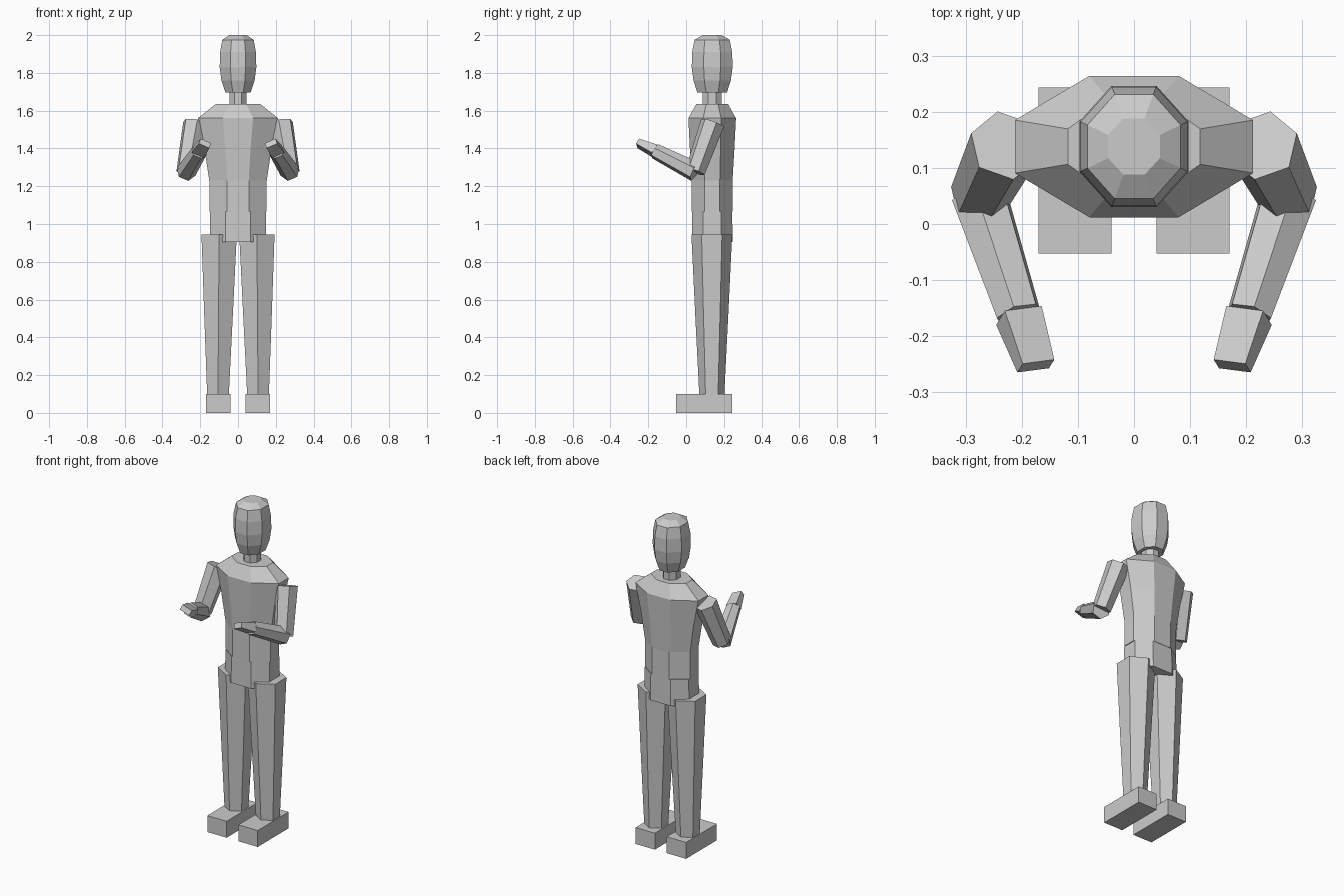
import bpy, bmesh
from math import cos, sin, pi
from mathutils import Vector

if "Cube" in bpy.data.objects:
    bpy.data.objects.remove(bpy.data.objects["Cube"])

Y = 0.138  # depth of the body's centre line


def poly(n, phase=0.0, scale=1.0):
    """Regular polygon cross-section."""
    return [(scale * cos(phase + 2 * pi * i / n), scale * sin(phase + 2 * pi * i / n)) for i in range(n)]


def chamfered(k):
    """Eight-sided cross-section with flats of half-length k."""
    return [(1, -k), (1, k), (k, 1), (-k, 1), (-1, k), (-1, -k), (-k, -1), (k, -1)]


def loft(name, shape, rings, hint=(1, 0, 0), mirror=False):
    """Skin a cross-section through rings of (centre, half-width, half-depth)."""
    d = (Vector(rings[-1][0]) - Vector(rings[0][0])).normalized()
    u = Vector(hint)
    u = (u - d * u.dot(d)).normalized()
    v = d.cross(u)
    bm = bmesh.new()
    loops = [[bm.verts.new(Vector(c) + u * (a * p) + v * (b * q)) for p, q in shape]
             for c, a, b in rings]
    n = len(shape)
    for lo, hi in zip(loops, loops[1:]):
        for i in range(n):
            j = (i + 1) % n
            bm.faces.new((lo[i], lo[j], hi[j], hi[i]))
    bm.faces.new(loops[0][::-1])
    bm.faces.new(loops[-1])
    bmesh.ops.recalc_face_normals(bm, faces=bm.faces)
    mesh = bpy.data.meshes.new(name)
    bm.to_mesh(mesh)
    bm.free()
    ob = bpy.data.objects.new(name, mesh)
    bpy.context.collection.objects.link(ob)
    if mirror:
        ob.modifiers.new("Mirror", 'MIRROR').use_mirror_merge = False
    return ob


def upright(name, shape, profile):
    """Body part stacked on the centre line from (z, half-width, half-depth)."""
    return loft(name, shape, [((0, Y, z), a, b) for z, a, b in profile])


# head and neck
octagon = chamfered(0.414)
upright("head", octagon, [(1.695, 0.066, 0.078), (1.76, 0.088, 0.099), (1.83, 0.097, 0.108),
                          (1.91, 0.095, 0.106), (1.975, 0.083, 0.093), (2.0, 0.046, 0.05)])
upright("neck", octagon, [(1.62, 0.045, 0.05), (1.71, 0.045, 0.05)])

# torso and hips
upright("torso", chamfered(0.375), [(1.065, 0.152, 0.108), (1.23, 0.152, 0.108), (1.4, 0.178, 0.118),
                                    (1.56, 0.212, 0.126), (1.635, 0.118, 0.084)])
upright("hips", chamfered(0.45), [(0.905, 0.15, 0.108), (1.065, 0.148, 0.106)])

# legs: six-sided, one corner forward
hexagon = poly(6, pi / 6)
loft("leg", hexagon, [((0.106, Y - 0.002, 0.09), 0.066, 0.066), ((0.103, Y - 0.002, 0.53), 0.088, 0.088),
                      ((0.1, Y - 0.002, 0.945), 0.108, 0.108)], mirror=True)

# feet
square = poly(4, pi / 4, 2 ** 0.5)
loft("foot", square, [((0.105, 0.095, 0), 0.065, 0.148), ((0.105, 0.095, 0.1), 0.065, 0.148)], mirror=True)

# arms: six-sided, bent forward at the elbow
elbow, wrist = (0.275, 0.048, 1.277), (0.205, -0.163, 1.385)
loft("upper_arm", poly(6), [((0.229, 0.14, 1.535), 0.065, 0.065), (elbow, 0.054, 0.054)],
     hint=(0.16, 1, 0), mirror=True)
loft("forearm", poly(6), [(elbow, 0.054, 0.054), (wrist, 0.043, 0.041)],
     hint=(1, 0, 0.36), mirror=True)

# hands: tapered blocks
loft("hand", square, [(wrist, 0.036, 0.026), ((0.175, -0.253, 1.427), 0.031, 0.016)],
     hint=(1, 0, 0.36), mirror=True)
